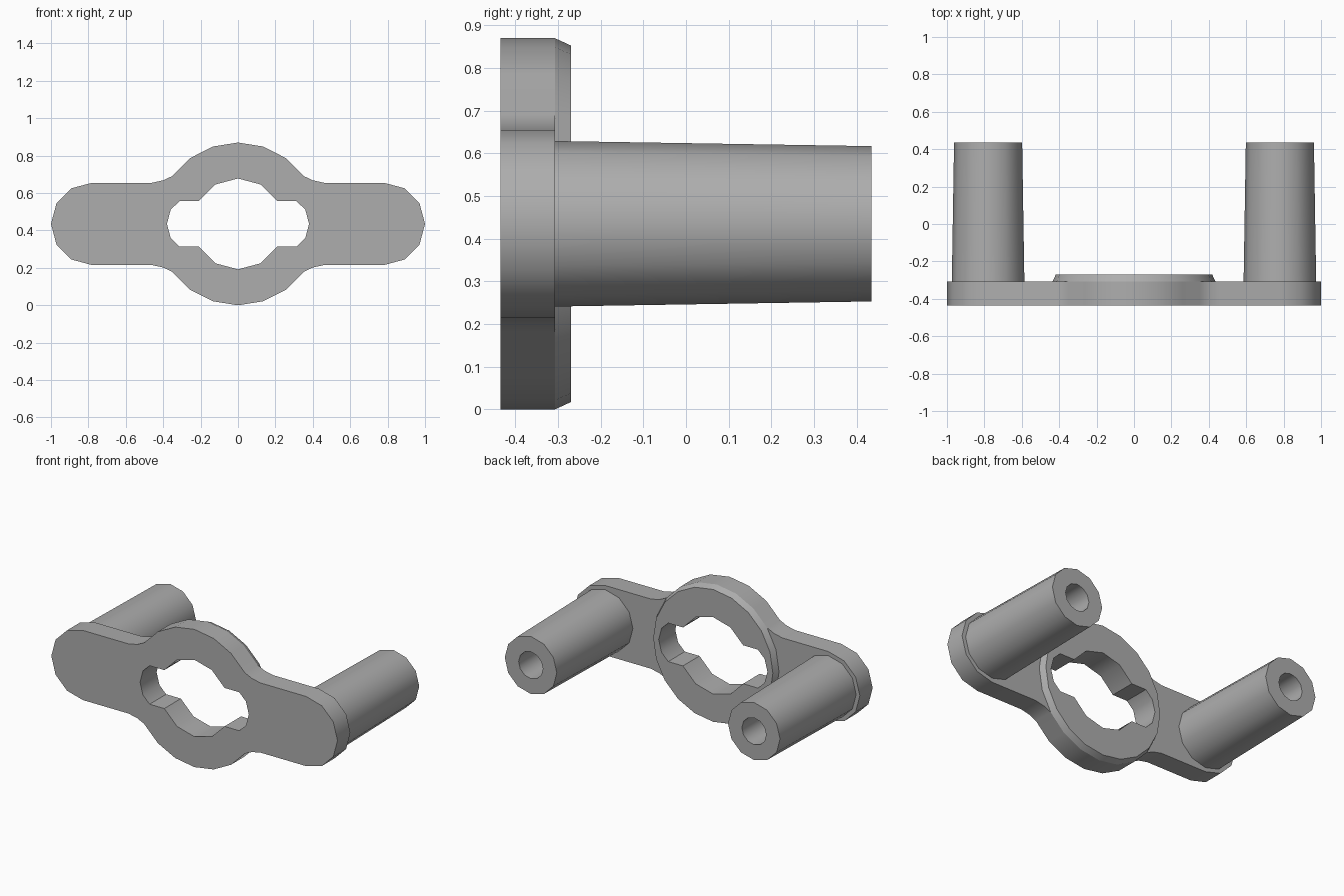
import bpy
import bmesh
from math import sin, cos, radians

if "Cube" in bpy.data.objects:
    bpy.data.objects.remove(bpy.data.objects["Cube"])

MID = 0.435          # height of the centre axis
FRONT, BACK, LIP, TIP = -0.435, -0.307, -0.27, 0.435
POST_X = 0.78

grey = bpy.data.materials.new("plain grey")
grey.use_nodes = True
colour = (0.42, 0.42, 0.42, 1)
grey.diffuse_color = colour
grey.node_tree.nodes["Principled BSDF"].inputs["Base Color"].default_value = colour


def circle(radius, sides, cx=0.0):
    """Closed polygon with a vertex at the top."""
    step = radians(360 / sides)
    return [(cx + radius * sin(i * step), radius * cos(i * step)) for i in range(sides)]


def mirror_quarter(pts):
    """Quarter outline, from the top to the +x tip, mirrored into a closed loop."""
    half = pts + [(x, -z) for x, z in reversed(pts[:-1])]
    return half + [(-x, z) for x, z in reversed(half[1:-1])]


def add_loop(bm, pts, y):
    return [bm.verts.new((x, y, MID + z)) for x, z in pts]


def bridge(bm, a, b):
    n = len(a)
    for i in range(n):
        j = (i + 1) % n
        bm.faces.new((a[i], a[j], b[j], b[i]))


def cap(bm, *loops):
    """Fill the flat region between closed loops."""
    edges = []
    for loop in loops:
        for i, v in enumerate(loop):
            w = loop[(i + 1) % len(loop)]
            edges.append(bm.edges.get((v, w)) or bm.edges.new((v, w)))
    bmesh.ops.triangle_fill(bm, edges=edges, use_beauty=True, use_dissolve=False)


def finish(bm, name):
    bmesh.ops.recalc_face_normals(bm, faces=bm.faces)
    mesh = bpy.data.meshes.new(name)
    bm.to_mesh(mesh)
    bm.free()
    mesh.materials.append(grey)
    obj = bpy.data.objects.new(name, mesh)
    bpy.context.collection.objects.link(obj)
    bpy.ops.object.select_all(action="DESELECT")
    obj.select_set(True)
    bpy.context.view_layer.objects.active = obj
    bpy.ops.object.shade_smooth_by_angle(angle=radians(32))
    return obj


def tube(name, outer0, outer1, inner0, inner1, y0, y1, base=False):
    """Hollow body between two depths; the base may be left open where it sits on the plate."""
    bm = bmesh.new()
    o0, o1 = add_loop(bm, outer0, y0), add_loop(bm, outer1, y1)
    i0, i1 = add_loop(bm, inner0, y0), add_loop(bm, inner1, y1)
    bridge(bm, o0, o1)
    bridge(bm, i0, i1)
    cap(bm, o1, i1)
    if base:
        cap(bm, o0, i0)
    return finish(bm, name)


# Outline: round hub, small fillets and rounded arms
hub = circle(MID, 20)[:4]
arm_end = circle(0.22, 12, POST_X)[:4]
outline = mirror_quarter(hub + [(0.40, 0.233), (0.46, 0.22)] + arm_end)

# Opening: round hole with a rounded slot on each side
opening = mirror_quarter(circle(0.243, 12)[:3] + [(0.313, 0.1215), (0.36, 0.076), (0.38, 0)])

tube("mounting_plate", outline, outline, opening, opening, FRONT, BACK, base=True)

# Raised hub rim with a sloping outer edge
tube("hub_rim", circle(MID, 20), circle(0.418, 20), opening, opening, BACK, LIP)

# Tapered hollow posts
for side, x in (("left", POST_X), ("right", -POST_X)):
    bore = circle(0.085, 12, x)
    tube(side + "_post", circle(0.194, 12, x), circle(0.182, 12, x), bore, bore, BACK, TIP)
